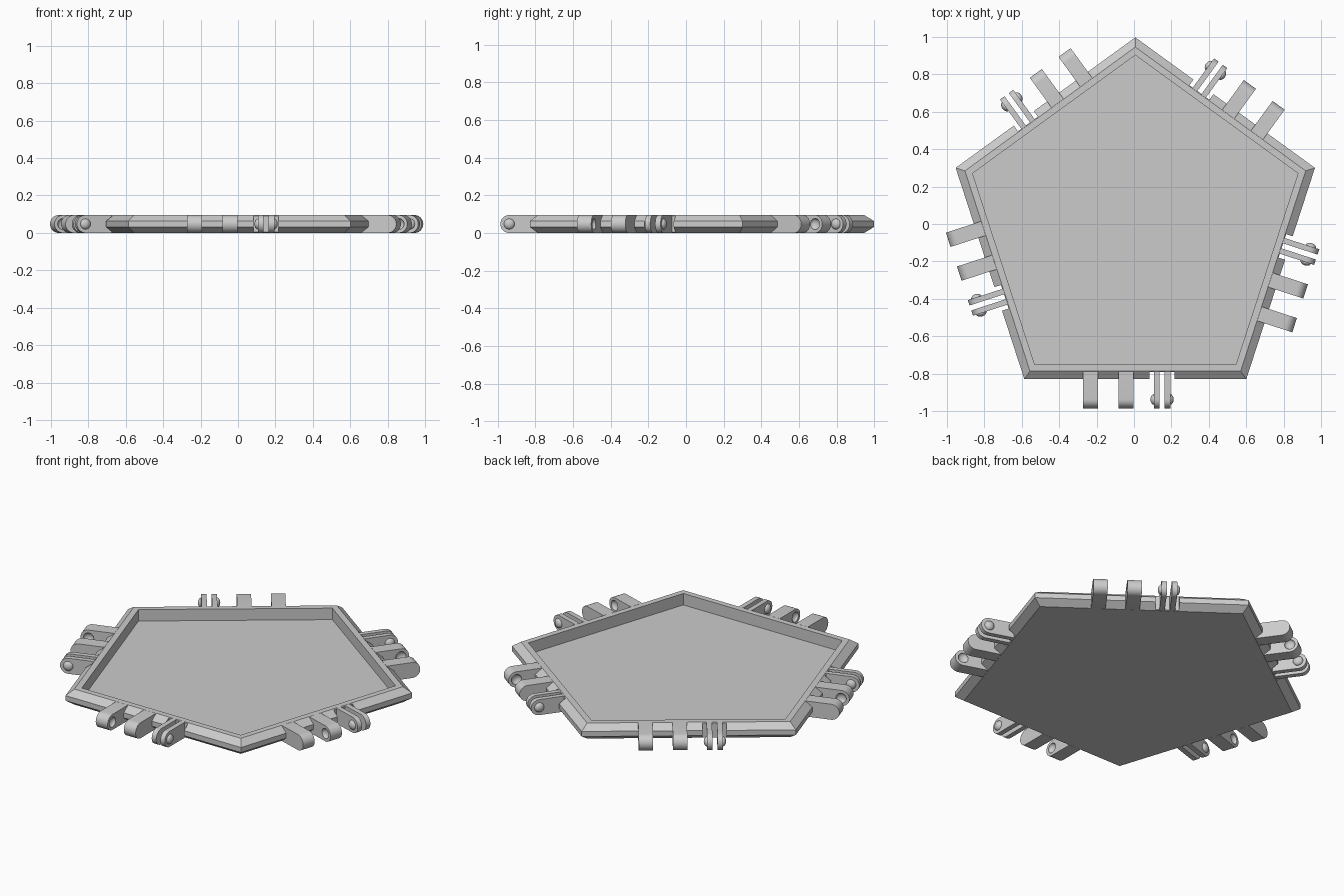
import bpy, bmesh, math
from mathutils import Matrix, Vector

if "Cube" in bpy.data.objects:
    bpy.data.objects.remove(bpy.data.objects["Cube"], do_unlink=True)

CENTRE = Vector((0.007, -0.012, 0))
HEIGHT = 0.095
MID = HEIGHT / 2
PIVOT = 0.926          # distance of the hinge axis from the centre
ARM_START = 0.776
CLIP_X = 0.143
SIDES = ["front", "right", "back_right", "back_left", "left"]
STEP = math.tau / 5

grey = bpy.data.materials.new("light_grey")
grey.use_nodes = True
grey.diffuse_color = (0.6, 0.6, 0.6, 1)
grey.node_tree.nodes["Principled BSDF"].inputs["Base Color"].default_value = (0.6, 0.6, 0.6, 1)


def finish(name, bm):
    """Turn a bmesh into a grey object."""
    bmesh.ops.recalc_face_normals(bm, faces=bm.faces)
    mesh = bpy.data.meshes.new(name)
    bm.to_mesh(mesh)
    bm.free()
    mesh.materials.append(grey)
    obj = bpy.data.objects.new(name, mesh)
    bpy.context.collection.objects.link(obj)
    return obj


def select(obj):
    bpy.ops.object.select_all(action="DESELECT")
    obj.select_set(True)
    bpy.context.view_layer.objects.active = obj


def cut(obj, bm):
    """Subtract a bmesh from an object."""
    cutter = finish("cutter", bm)
    cutter.hide_render = True
    mod = obj.modifiers.new("cut", "BOOLEAN")
    mod.operation = "DIFFERENCE"
    mod.solver = "EXACT"
    mod.object = cutter
    select(obj)
    bpy.ops.object.modifier_apply(modifier=mod.name)
    bpy.data.objects.remove(cutter, do_unlink=True)


def add_arm(bm, x0, x1):
    """Bar with a half-round end, extruded along x."""
    outline = [(-ARM_START, 0)]
    for i in range(17):
        a = math.pi * i / 16
        outline.append((-PIVOT - MID * math.sin(a), MID - MID * math.cos(a)))
    outline.append((-ARM_START, HEIGHT))
    face = bm.faces.new([bm.verts.new((x0, y, z)) for y, z in outline])
    ext = bmesh.ops.extrude_face_region(bm, geom=[face])
    moved = [v for v in ext["geom"] if isinstance(v, bmesh.types.BMVert)]
    bmesh.ops.translate(bm, verts=moved, vec=(x1 - x0, 0, 0))


def add_ball(bm, x, radius, depth):
    """Flattened ball on the hinge axis, its pole along x."""
    place = (Matrix.Translation((x, -PIVOT, MID)) @ Matrix.Diagonal((depth, radius, radius, 1))
             @ Matrix.Rotation(math.pi / 2, 4, "Y"))
    bmesh.ops.create_uvsphere(bm, u_segments=20, v_segments=12, radius=1, matrix=place)


# Pentagonal tray: rings of (apothem, height) from the underside round to the floor
bm = bmesh.new()
rings = []
for apothem, z in [(0.775, 0), (0.817, 0.032), (0.817, 0.063),
                   (0.775, HEIGHT), (0.74, HEIGHT), (0.74, 0.025)]:
    r = apothem / math.cos(STEP / 2)
    rings.append([bm.verts.new((r * math.sin(k * STEP), r * math.cos(k * STEP), z))
                  for k in range(5)])
for low, high in zip(rings, rings[1:]):
    for k in range(5):
        n = (k + 1) % 5
        bm.faces.new((low[k], low[n], high[n], high[k]))
bm.faces.new(rings[0])
bm.faces.new(rings[-1])
tray = finish("tray", bm)
tray.location = CENTRE

# Notches in the rim around each clip
bm = bmesh.new()
for k in range(5):
    place = (Matrix.Translation(CENTRE) @ Matrix.Rotation(k * STEP, 4, "Z")
             @ Matrix.Translation((CLIP_X, -0.83, MID)) @ Matrix.Diagonal((0.132, 0.1, 0.3, 1)))
    bmesh.ops.create_cube(bm, size=1, matrix=place)
bpy.context.view_layer.update()
cut(tray, bm)

# Knuckles, each with one socket for a bump
parts = {}
for name, x, side in [("outer_knuckle", -0.24, 1), ("inner_knuckle", -0.05, -1)]:
    bm = bmesh.new()
    add_arm(bm, x - 0.04, x + 0.04)
    knuckle = finish(name, bm)
    bm = bmesh.new()
    add_ball(bm, x + side * 0.04, 0.03, 0.02)
    cut(knuckle, bm)
    parts[name] = knuckle

# Clip: two thin prongs with round bumps facing outward
bm = bmesh.new()
for side in (-1, 1):
    add_arm(bm, CLIP_X + side * 0.014, CLIP_X + side * 0.044)
    add_ball(bm, CLIP_X + side * 0.042, 0.029, 0.02)
parts["clip"] = finish("clip", bm)

# Smooth the round ends, then repeat the hinge on all five sides
for name, part in parts.items():
    select(part)
    bpy.ops.object.shade_smooth_by_angle(angle=math.radians(35))
    for k, side in enumerate(SIDES):
        obj = part if k == 0 else part.copy()
        obj.name = side + "_" + name
        obj.location = CENTRE
        obj.rotation_euler.z = k * STEP
        if k:
            bpy.context.collection.objects.link(obj)
